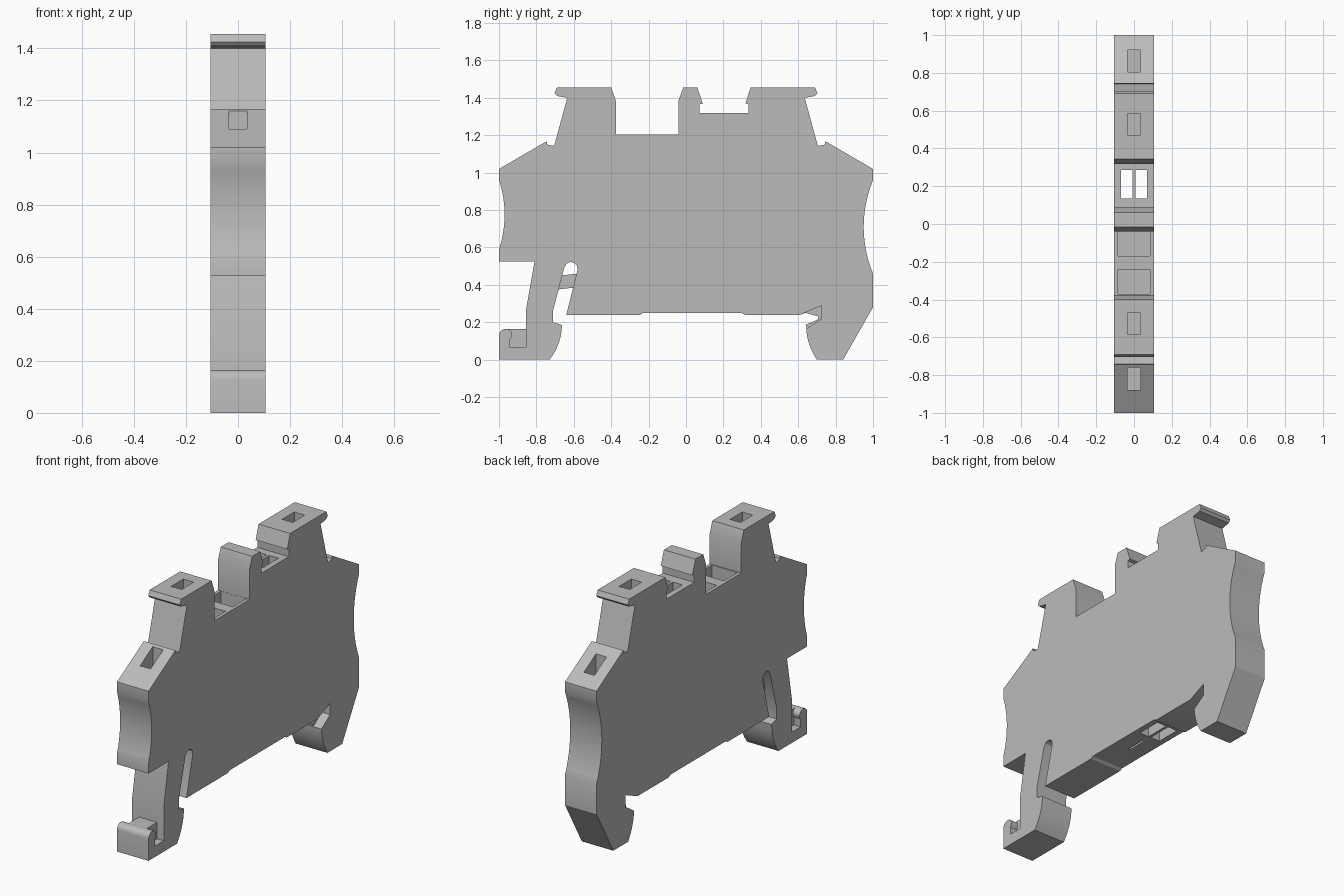
import bpy, bmesh, math
from math import radians
from mathutils import Vector

if "Cube" in bpy.data.objects:
    bpy.data.objects.remove(bpy.data.objects["Cube"], do_unlink=True)

HALF = 0.105  # half thickness of the housing

grey = bpy.data.materials.new("light_grey_plastic")
grey.use_nodes = True
colour = (0.5, 0.5, 0.5, 1)
grey.diffuse_color = colour
grey.node_tree.nodes["Principled BSDF"].inputs["Base Color"].default_value = colour


def prism(name, points, half):
    """Extrude a (y, z) profile symmetrically along x."""
    bm = bmesh.new()
    face = bm.faces.new([bm.verts.new((-half, y, z)) for y, z in points])
    ext = bmesh.ops.extrude_face_region(bm, geom=[face])
    moved = [v for v in ext["geom"] if isinstance(v, bmesh.types.BMVert)]
    bmesh.ops.translate(bm, verts=moved, vec=(2 * half, 0, 0))
    bmesh.ops.recalc_face_normals(bm, faces=bm.faces)
    mesh = bpy.data.meshes.new(name)
    bm.to_mesh(mesh)
    bm.free()
    mesh.materials.append(grey)
    obj = bpy.data.objects.new(name, mesh)
    bpy.context.collection.objects.link(obj)
    return obj


def bow(start, end, depth, steps=14):
    """Points of an arc from start to end, bulging to the left of travel by depth."""
    a, b = Vector(start), Vector(end)
    chord = b - a
    normal = Vector((-chord.y, chord.x)).normalized()
    half = chord.length / 2
    radius = (half ** 2 + depth ** 2) / (2 * abs(depth))
    sign = math.copysign(1, depth)
    pts = []
    for i in range(steps + 1):
        t = i / steps
        s = (2 * t - 1) * half
        h = math.sqrt(max(radius ** 2 - s ** 2, 0)) - (radius - abs(depth))
        pts.append(tuple(a + chord * t + normal * h * sign))
    return pts


def cut(target, x0, x1, y0, y1, z0, z1):
    """Cut a rectangular pocket out of the target."""
    cutter = prism("pocket_cutter", [(y0, z0), (y1, z0), (y1, z1), (y0, z1)], (x1 - x0) / 2)
    cutter.location.x = (x0 + x1) / 2
    cutter.hide_render = True
    mod = target.modifiers.new("pocket", "BOOLEAN")
    mod.operation, mod.solver, mod.object = "DIFFERENCE", "EXACT", cutter
    bpy.context.view_layer.objects.active = target
    bpy.ops.object.modifier_apply(modifier=mod.name)
    bpy.data.objects.remove(cutter, do_unlink=True)


# Outer profile: front foot with rounded lip, then clockwise over the top
profile = [(-1, 0)]
profile += bow((-1, 0.13), (-0.965, 0.165), 0.01, 6)
profile += bow((-0.96, 0.165), (-0.94, 0.11), 0.02, 8)
profile += [(-0.94, 0.065), (-0.855, 0.065), (-0.855, 0.27), (-0.81, 0.525), (-1, 0.525)]
profile += bow((-1, 0.59), (-1, 0.96), -0.03)
# Front shoulder and tower
profile += [(-1, 1.02), (-0.745, 1.168), (-0.742, 1.15), (-0.705, 1.143), (-0.635, 1.4),
            (-0.69, 1.41), (-0.703, 1.425), (-0.69, 1.455), (-0.4, 1.455), (-0.375, 1.385)]
# Centre gap, middle post and rear gap
profile += [(-0.375, 1.205), (-0.04, 1.205), (-0.04, 1.385), (-0.015, 1.455), (0.06, 1.455),
            (0.09, 1.37), (0.072, 1.365), (0.072, 1.32), (0.333, 1.32), (0.333, 1.365), (0.318, 1.37)]
# Rear tower and shoulder
profile += [(0.345, 1.455), (0.69, 1.455), (0.703, 1.425), (0.69, 1.41), (0.635, 1.4),
            (0.705, 1.143), (0.742, 1.15), (0.745, 1.168), (1, 1.02)]
profile += bow((1, 0.96), (1, 0.46), -0.05)
# Rear foot and rail notch
profile += [(1, 0.28), (0.84, 0)]
profile += bow((0.7, 0), (0.643, 0.165), 0.012, 8)
profile += [(0.725, 0.22), (0.725, 0.29), (0.61, 0.24), (0.315, 0.24), (0.295, 0.25),
            (-0.23, 0.25), (-0.245, 0.24), (-0.64, 0.24)]
# Spring slot and front hook
profile += bow((-0.58, 0.48), (-0.65, 0.495), -0.034, 10)
profile += [(-0.71, 0.265), (-0.71, 0.2), (-0.662, 0.185)]
profile += bow((-0.664, 0.17), (-0.73, 0), 0.014, 8)

housing = prism("terminal_housing", profile, HALF)

# Tool and wire openings, mirrored front to back
for side in (-1, 1):
    for near, far, floor, top in ((0.47, 0.585, 1.2, 1.6), (0.76, 0.88, 0.95, 1.3)):
        if side > 0 and near > 0.7:
            near, far = near + 0.045, far + 0.04
        y0, y1 = sorted((side * near, side * far))
        cut(housing, -0.035, 0.035, y0, y1, floor, top)

# Bridge pockets in the centre gap
for y0, y1 in ((-0.37, -0.24), (-0.17, -0.041)):
    cut(housing, -0.085, 0.085, y0, y1, 1.06, 1.3)

# Twin shaft through the housing, split by a thin divider
for side in (-1, 1):
    x0, x1 = sorted((side * 0.008, side * 0.07))
    cut(housing, x0, x1, 0.135, 0.285, 0.1, 1.36)

# Short slit under the base
cut(housing, -0.006, 0.006, -0.04, 0.08, 0.2, 0.29)

# Narrow webs inside the foot, spring slot and rail notch
webs = [
    prism("front_foot_web", [(-0.965, 0.06), (-0.85, 0.06), (-0.85, 0.164), (-0.965, 0.164)], 0.06),
    prism("spring_slot_bridge", [(-0.69, 0.375), (-0.6, 0.385), (-0.58, 0.46), (-0.67, 0.45)], 0.05),
    prism("rail_notch_web", [(0.645, 0.165), (0.73, 0.215), (0.73, 0.295), (0.62, 0.244), (0.64, 0.25),
                             (0.705, 0.232), (0.705, 0.215), (0.64, 0.187)], 0.05),
]

bpy.ops.object.select_all(action="DESELECT")
for obj in [housing] + webs:
    obj.select_set(True)
bpy.context.view_layer.objects.active = housing
bpy.ops.object.shade_smooth_by_angle(angle=radians(25))
